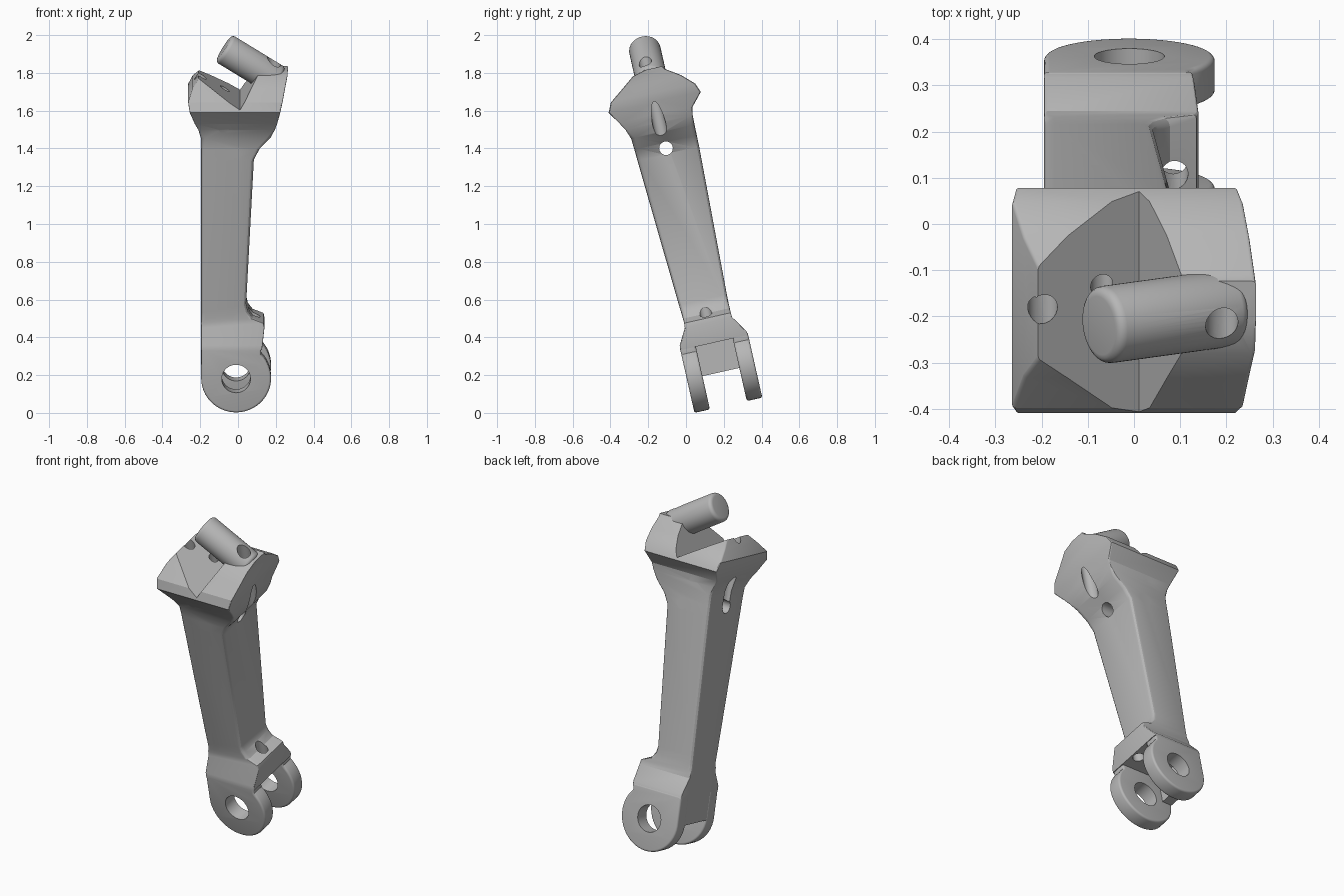
import bpy, bmesh, math
from mathutils import Matrix, Vector

if "Cube" in bpy.data.objects:
    bpy.data.objects.remove(bpy.data.objects["Cube"], do_unlink=True)

# One plain material
grey = bpy.data.materials.new("plain_grey")
grey.use_nodes = True
colour = (0.47, 0.47, 0.47, 1)
grey.diffuse_color = colour
grey.node_tree.nodes["Principled BSDF"].inputs["Base Color"].default_value = colour

# The whole link leans back at the foot; parts are made upright, then leaned
LEAN = Matrix.Translation((0, 0, -0.01)) @ Matrix.Rotation(math.radians(12.7), 4, 'X')
MID = 0.23
parts = []


def make_object(name, bm, matrix=None):
    bmesh.ops.recalc_face_normals(bm, faces=bm.faces)
    mesh = bpy.data.meshes.new(name)
    bm.to_mesh(mesh)
    bm.free()
    if matrix:
        mesh.transform(matrix)
    obj = bpy.data.objects.new(name, mesh)
    bpy.context.collection.objects.link(obj)
    mesh.materials.append(grey)
    return obj


def apply_modifier(obj, mod):
    bpy.context.view_layer.objects.active = obj
    bpy.ops.object.modifier_apply(modifier=mod.name)


def bevel(obj, width, angle=50):
    mod = obj.modifiers.new("bevel", 'BEVEL')
    mod.width, mod.segments = width, 4
    mod.limit_method, mod.angle_limit = 'ANGLE', math.radians(angle)
    apply_modifier(obj, mod)


def box(name, low, high, matrix=None):
    bm = bmesh.new()
    bmesh.ops.create_cube(bm, size=1)
    for v in bm.verts:
        v.co = [low[i] + (v.co[i] + 0.5) * (high[i] - low[i]) for i in range(3)]
    return make_object(name, bm, matrix)


def rod(name, start, end, radius, matrix=None, sides=40):
    start, end = Vector(start), Vector(end)
    axis = end - start
    bm = bmesh.new()
    bmesh.ops.create_cone(bm, cap_ends=True, segments=sides, radius1=radius,
                          radius2=radius, depth=axis.length)
    turn = axis.to_track_quat('Z', 'Y').to_matrix().to_4x4()
    bm.transform(Matrix.Translation((start + end) / 2) @ turn)
    return make_object(name, bm, matrix)


def cut(cutter, *targets):
    for target in targets:
        mod = target.modifiers.new("cut", 'BOOLEAN')
        mod.operation, mod.solver, mod.object = 'DIFFERENCE', 'EXACT', cutter
        apply_modifier(target, mod)
    bpy.data.objects.remove(cutter, do_unlink=True)


def rounded_section(x0, x1, y0, y1, z, r):
    points = []
    corners = ((x1, y1, -1, -1), (x0, y1, 1, -1), (x0, y0, 1, 1), (x1, y0, -1, 1))
    for quarter, (cx, cy, sx, sy) in enumerate(corners):
        for step in range(4):
            a = math.pi / 2 * (quarter + step / 3)
            points.append((cx + sx * r + r * math.cos(a), cy + sy * r + r * math.sin(a), z))
    return points


# Shaft and head: height, left x, right x, front y, back y
sections = [
    (.34, -.195, .127, .045, .414), (.365, -.195, .13, .048, .408),
    (.45, -.195, .14, .095, .352), (.475, -.195, .135, .097, .35),
    (.5, -.195, .078, .096, .35), (.535, -.195, .052, .094, .35),
    (.575, -.195, .043, .091, .351), (1.37, -.195, .084, .045, .38),
    (1.43, -.195, .115, .042, .381), (1.49, -.197, .172, .038, .382),
    (1.54, -.21, .195, .02, .383), (1.58, -.23, .208, -.003, .39),
    (1.65, -.256, .224, -.048, .452), (1.7, -.264, .236, -.025, .433),
    (1.76, -.24, .25, .055, .37), (1.81, -.2, .262, .12, .295),
    (1.828, -.19, .264, .19, .285),
]
bm = bmesh.new()
rings = []
for z, x0, x1, y0, y1 in sections:
    radius = 0.022 if .49 < z < 1.5 else 0.008
    rings.append([bm.verts.new(p) for p in rounded_section(x0, x1, y0, y1, z, radius)])
for lower, upper in zip(rings, rings[1:]):
    n = len(lower)
    for i in range(n):
        bm.faces.new((lower[i], lower[(i + 1) % n], upper[(i + 1) % n], upper[i]))
bm.faces.new(rings[0])
bm.faces.new(rings[-1])
body = make_object("shaft_and_head", bm)
parts.append(body)

# Fork prongs: round eyes that run straight up into the shaft
EYE_X, EYE_Z, EYE_R = -0.01, 0.185, 0.185


def prong(name, front, back):
    outline = [(-.194, .355), (.124, .355)]
    for step in range(33):
        a = math.radians(45 - 225 * step / 32)
        outline.append((EYE_X + EYE_R * math.cos(a), EYE_Z + EYE_R * math.sin(a)))
    bm = bmesh.new()
    face = bm.faces.new([bm.verts.new((x, front, z)) for x, z in outline])
    new = bmesh.ops.extrude_face_region(bm, geom=[face])["geom"]
    bmesh.ops.translate(bm, vec=(0, back - front, 0),
                        verts=[g for g in new if isinstance(g, bmesh.types.BMVert)])
    obj = make_object(name, bm)
    bevel(obj, 0.012)
    parts.append(obj)
    return obj


prongs = [prong("front_prong", .046, .13), prong("back_prong", .33, .414)]
cut(rod("eye_cutter", (EYE_X, -.2, EYE_Z), (EYE_X, .7, EYE_Z), .076), *prongs)

# Side wall between the prongs
wall = box("fork_wall", (-.193, .12, .18), (-.13, .34, .35))
parts.append(wall)
cut(rod("wall_hole", (-.4, MID, .284), (.1, MID, .284), .032), wall)

# Pin frame: z runs down the pin, x points away from it to the notch floor
PIN = Matrix.Translation((-.075, .212, 1.941)) @ Matrix.Rotation(math.radians(122), 4, 'Y')
cut(box("notch_cutter", (-.6, -.6, -.7), (.19, .6, .22), PIN), body)
scoop = rod("scoop_cutter", (0, 0, 0), (0, 0, .2), .235, PIN, 64)
bevel(scoop, 0.02)
cut(scoop, body)
pin = rod("pin", (0, 0, 0), (0, 0, .335), .084, PIN, 48)
bevel(pin, 0.02)
parts.append(pin)

# Drilled holes: cross holes first, then the upright ones
drills = [
    ((-.075, -.3, 1.55), (-.075, .7, 1.55), .029),
    ((-.027, -.3, 1.4), (-.027, .7, 1.4), .036),
    ((-.5, .207, 1.4), (.5, .207, 1.4), .036),
    ((-.198, .215, 1.4), (-.198, .215, 2), .032),
    ((-.07, .25, 1.5), (-.07, .25, 1.8), .024),
    ((.085, .22, .25), (.085, .22, .7), .032),
]
for start, end, radius in drills:
    cut(rod("drill", start, end, radius, sides=28), body)
cut(rod("pin_drill", (.19, .2, 1.4), (.19, .2, 2.1), .035), body, pin)

# Lean everything and smooth the curved faces
bpy.ops.object.select_all(action='DESELECT')
for obj in parts:
    obj.data.transform(LEAN)
    obj.select_set(True)
bpy.context.view_layer.objects.active = body
bpy.ops.object.shade_smooth_by_angle(angle=math.radians(28))
